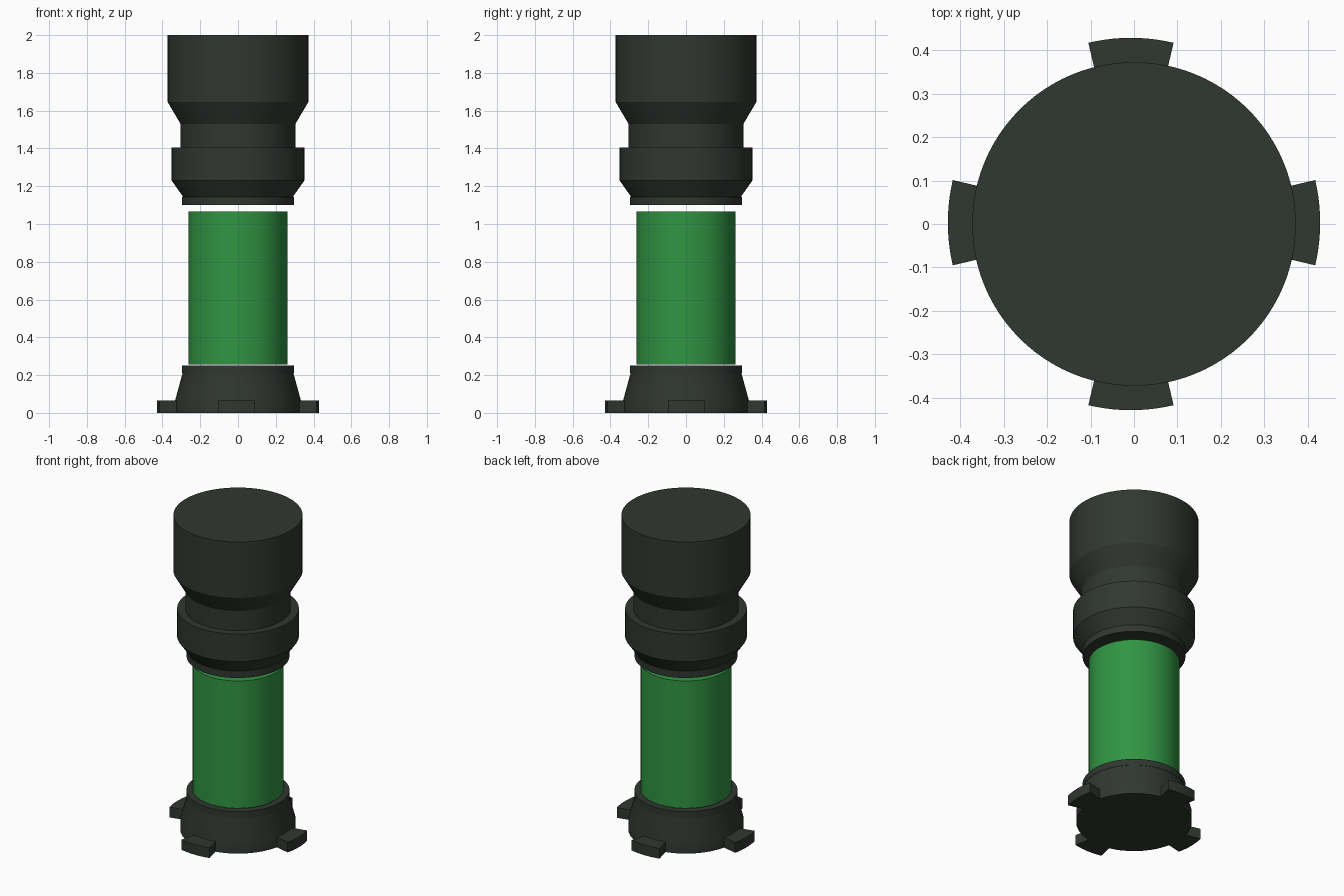
import bpy, bmesh, math

cube = bpy.data.objects.get("Cube")
if cube:
    bpy.data.objects.remove(cube, do_unlink=True)


def material(name, rgb):
    m = bpy.data.materials.new(name)
    m.use_nodes = True
    m.diffuse_color = (*rgb, 1)
    m.node_tree.nodes["Principled BSDF"].inputs["Base Color"].default_value = (*rgb, 1)
    return m


dark = material("dark grey green", (0.03, 0.038, 0.03))
green = material("bright green", (0.03, 0.30, 0.055))


def finish(name, bm, mat):
    bmesh.ops.recalc_face_normals(bm, faces=bm.faces)
    mesh = bpy.data.meshes.new(name)
    bm.to_mesh(mesh)
    bm.free()
    mesh.materials.append(mat)
    obj = bpy.data.objects.new(name, mesh)
    bpy.context.collection.objects.link(obj)
    bpy.ops.object.select_all(action='DESELECT')
    obj.select_set(True)
    bpy.context.view_layer.objects.active = obj
    bpy.ops.object.shade_smooth_by_angle(angle=math.radians(20))
    return obj


def lathe(name, profile, mat, steps=96):
    """Turn (radius, height) points into a closed solid of revolution."""
    bm = bmesh.new()
    rings = [[bm.verts.new((r * math.cos(a), r * math.sin(a), z))
              for a in (math.tau * i / steps for i in range(steps))]
             for r, z in profile]
    for low, high in zip(rings, rings[1:]):
        for i in range(steps):
            j = (i + 1) % steps
            bm.faces.new((low[i], low[j], high[j], high[i]))
    bm.faces.new(rings[0])
    bm.faces.new(rings[-1])
    return finish(name, bm, mat)


def foot(name, turn, shift, inner=0.30, outer=0.428, half=0.231, height=0.065, steps=10):
    """Curved block with radial sides, standing on the floor."""
    bm = bmesh.new()
    angles = [turn + half * (2 * i / steps - 1) for i in range(steps + 1)]
    outline = [(outer, a) for a in angles] + [(inner, a) for a in reversed(angles)]
    face = bm.faces.new([bm.verts.new((r * math.cos(a) + shift[0], r * math.sin(a) + shift[1], 0))
                         for r, a in outline])
    top = bmesh.ops.extrude_face_region(bm, geom=[face])["geom"]
    bmesh.ops.translate(bm, vec=(0, 0, height),
                        verts=[v for v in top if isinstance(v, bmesh.types.BMVert)])
    return finish(name, bm, dark)


# Flared base with a rim
lathe("base", [(0.333, 0), (0.333, 0.065), (0.295, 0.205), (0.295, 0.21),
               (0.297, 0.21), (0.297, 0.25)], dark)

# Four feet around the base
for i, side in enumerate(("left", "back", "right", "front")):
    foot(side + "_foot", i * math.pi / 2, (-0.007, 0) if i % 2 else (0, 0.003))

# Green tube body, just short of the cap
lathe("tube", [(0.262, 0.255), (0.262, 1.065)], green)

# Cap: lower rim, collar, neck and wide head
lathe("cap_rim", [(0.296, 1.10), (0.296, 1.143)], dark)
lathe("cap_collar", [(0.29, 1.143), (0.351, 1.23), (0.351, 1.405)], dark)
lathe("cap_neck", [(0.304, 1.405), (0.304, 1.53)], dark)
lathe("cap_head", [(0.304, 1.53), (0.372, 1.645), (0.372, 2.0)], dark)
